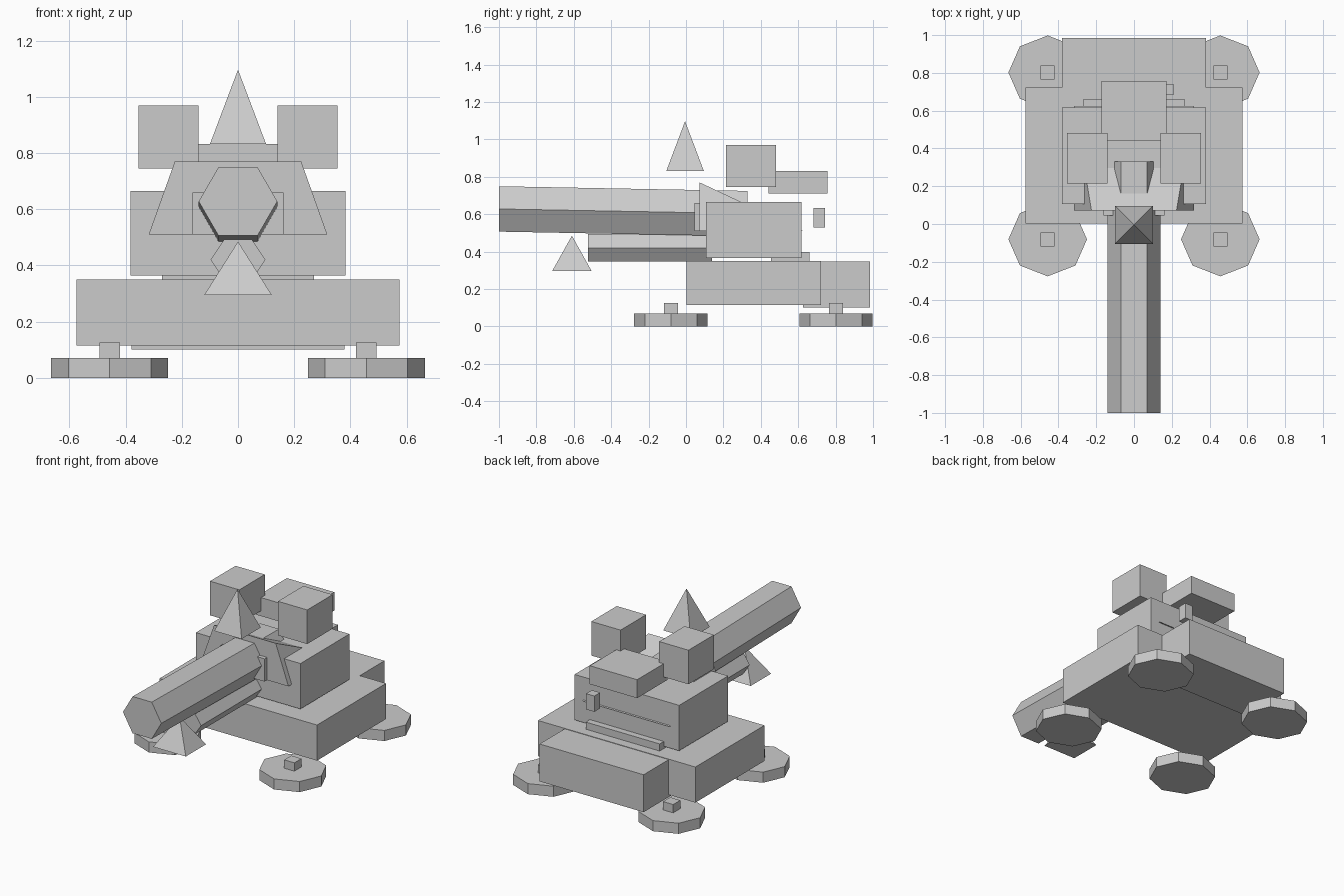
import bpy, bmesh, math
from mathutils import Matrix, Vector

if "Cube" in bpy.data.objects:
    bpy.data.objects.remove(bpy.data.objects["Cube"])

grey = bpy.data.materials.new("plain grey")
grey.diffuse_color = (0.6, 0.6, 0.6, 1)
grey.use_nodes = True
grey.node_tree.nodes["Principled BSDF"].inputs["Base Color"].default_value = grey.diffuse_color


def finish(name, bm):
    bmesh.ops.recalc_face_normals(bm, faces=bm.faces)
    me = bpy.data.meshes.new(name)
    bm.to_mesh(me)
    bm.free()
    me.materials.append(grey)
    ob = bpy.data.objects.new(name, me)
    bpy.context.collection.objects.link(ob)
    return ob


def box(name, x, y, z):
    bm = bmesh.new()
    lo, hi = Vector((x[0], y[0], z[0])), Vector((x[1], y[1], z[1]))
    m = Matrix.Translation((lo + hi) / 2) @ Matrix.Diagonal((*(hi - lo), 1))
    bmesh.ops.create_cube(bm, size=1, matrix=m)
    return finish(name, bm)


def hull(name, pts):
    bm = bmesh.new()
    for p in pts:
        bm.verts.new(p)
    bmesh.ops.convex_hull(bm, input=bm.verts)
    bmesh.ops.dissolve_limit(bm, angle_limit=0.01, verts=bm.verts, edges=bm.edges)
    return finish(name, bm)


def hex_tube(name, rx, rz, y0, z0, y1, z1):
    # Hexagonal bar with a flat top, running from (y0, z0) to (y1, z1)
    ring = [(rx * math.cos(i * math.pi / 3), rz * math.sin(i * math.pi / 3)) for i in range(6)]
    return hull(name, [(x, y, zc + z) for y, zc in ((y0, z0), (y1, z1)) for x, z in ring])


def pyramid(name, hx, hy, yc, z0, z1):
    return hull(name, [(sx * hx, yc + sy * hy, z0) for sx in (-1, 1) for sy in (-1, 1)] + [(0, yc, z1)])


# Hull
box("main_hull", (-0.575, 0.575), (0.003, 0.723), (0.115, 0.35))
box("rear_hull", (-0.38, 0.38), (0.625, 0.985), (0.10, 0.347))

# Turret
box("turret_base", (-0.27, 0.27), (0.455, 0.66), (0.34, 0.397))
box("turret", (-0.382, 0.382), (0.106, 0.617), (0.365, 0.665))
hull("turret_wedge", [(s * x, y, z) for s in (-1, 1)
                      for x, y, z in ((0.318, 0.072, 0.51), (0.318, 0.625, 0.51), (0.225, 0.072, 0.77))])
box("gun_mantlet", (-0.162, 0.162), (0.046, 0.2), (0.51, 0.66))
box("rear_hatch", (-0.173, 0.173), (0.442, 0.757), (0.71, 0.832))
box("rear_peg", (0.15, 0.21), (0.682, 0.742), (0.528, 0.632))

# Guns and their pointed fittings
hex_tube("main_barrel", 0.14, 0.14, -1.0, 0.628, 0.33, 0.603)
hex_tube("lower_barrel", 0.098, 0.084, -0.525, 0.42, 0.14, 0.42)
pyramid("barrel_fin", 0.12, 0.106, -0.61, 0.295, 0.485)
pyramid("top_spike", 0.10, 0.10, -0.005, 0.832, 1.097)

# Mirrored top pods, feet and foot pegs
for side, s in (("left", -1), ("right", 1)):
    box(side + "_pod", sorted((s * 0.141, s * 0.355)), (0.215, 0.481), (0.745, 0.97))
    for end, yc in (("front", -0.081), ("rear", 0.802)):
        xc = s * 0.457
        bm = bmesh.new()
        bmesh.ops.create_cone(bm, cap_ends=True, segments=8, radius1=1, radius2=1, depth=0.07,
                              matrix=Matrix.Translation((xc, yc, 0.035)) @ Matrix.Diagonal((0.208, 0.196, 1, 1)))
        finish(f"{end}_{side}_foot", bm)
        box(f"{end}_{side}_peg", (xc - 0.037, xc + 0.037), (yc - 0.037, yc + 0.037), (0.05, 0.125))
